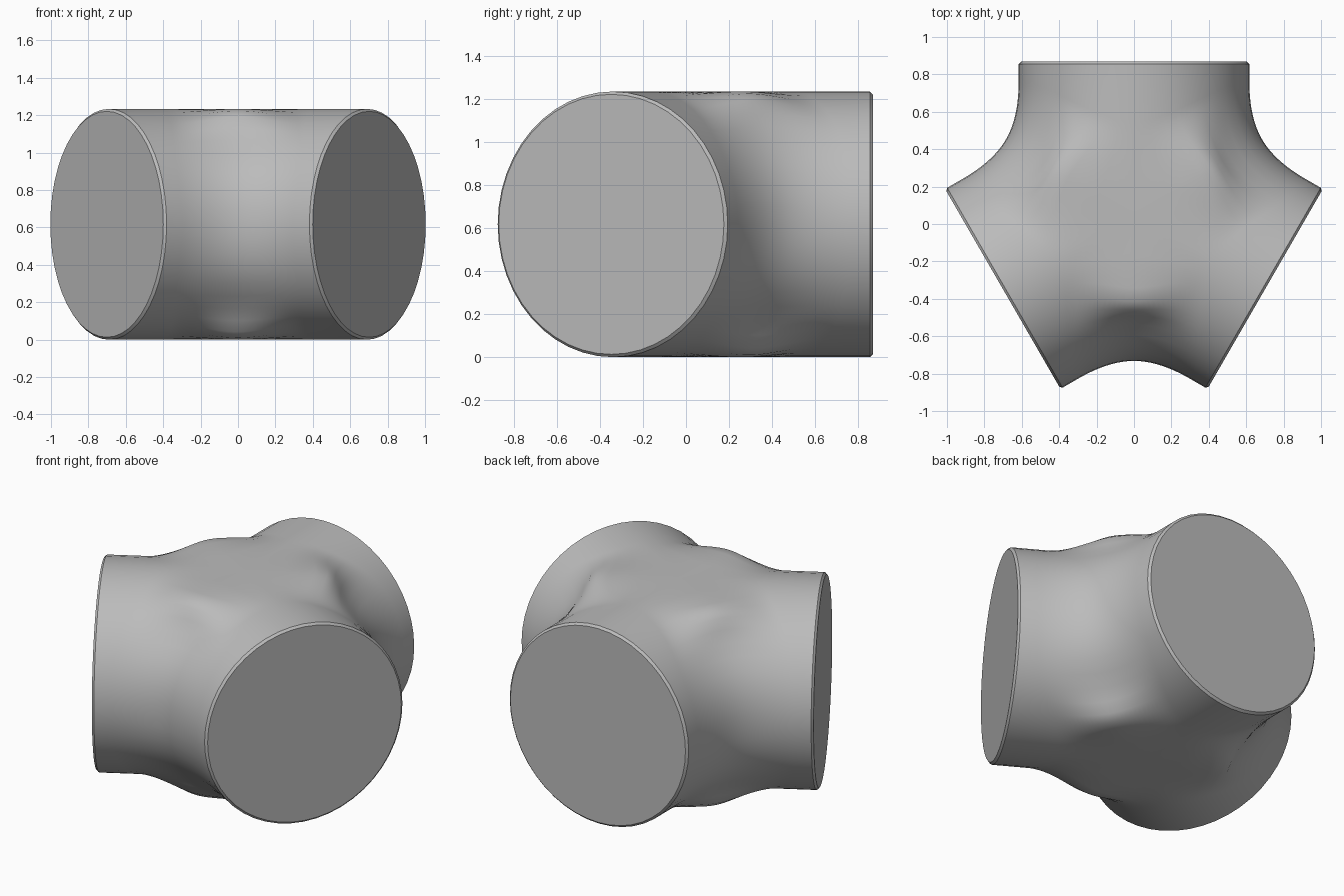
import bpy, bmesh, math
from mathutils import Vector, Matrix

cube = bpy.data.objects.get("Cube")
if cube:
    bpy.data.objects.remove(cube)

RADIUS, REACH, BEVEL = 0.617, 0.81, 0.013   # pipe radius, arm length, rim chamfer
HUB = Vector((0, 0.058, RADIUS))            # where the three axes meet
STEPS = 14                                  # rows along each blend

# Crotch profile between two arms: (distance from hub, height above axis),
# from the waist up over the shoulder to the flat crown
CROTCH = [(.79, 0), (.786, .08), (.772, .16), (.745, .24), (.705, .315),
          (.652, .385), (.595, .45), (.55, .515), (.515, .575),
          (.472, .607), (.40, RADIUS), (.21, RADIUS), (0, RADIUS)]
QUARTER = len(CROTCH) - 1


def blend_row(i, side, up):
    """Points from the rim of an arm to the crotch, arm pointing along +x."""
    phi = math.pi / 2 * i / QUARTER
    c, s = math.cos(phi), math.sin(phi)
    inner = RADIUS - BEVEL
    row = [Vector((REACH, inner * c, inner * s)),
           Vector((REACH - BEVEL, RADIUS * c, RADIUS * s))]
    start = Vector((0.70 - 0.2 * s ** 4, RADIUS * c, RADIUS * s))
    dist, h = CROTCH[i]
    end = Vector((dist * 0.5, dist * math.sin(math.pi / 3), h))
    # the blend leaves along the pipe and meets the next arm squarely
    across = Vector((-math.sin(math.pi / 3), 0.5, 0))
    leave = Vector((-1, 0, 0)).lerp(across, min(1, dist / 0.4)).normalized()
    handle = (end - start).length / 3
    p1 = start + Vector((-handle, 0, 0))
    p2 = end - leave * handle
    for k in range(STEPS + 1):
        t = k / STEPS
        u = 1 - t
        row.append(start * u**3 + p1 * 3*u*u*t + p2 * 3*u*t*t + end * t**3)
    return [Vector((p.x, p.y * side, p.z * up)) for p in row]


bm = bmesh.new()
for arm in range(3):
    turn = Matrix.Translation(HUB) @ Matrix.Rotation(math.radians(90 + 120 * arm), 4, 'Z')
    # skin the four mirrored quarters of the arm
    for side in (1, -1):
        for up in (1, -1):
            rows = [[bm.verts.new(turn @ p) for p in blend_row(i, side, up)]
                    for i in range(QUARTER + 1)]
            for a, b in zip(rows, rows[1:]):
                for k in range(len(a) - 1):
                    bm.faces.new((a[k], a[k + 1], b[k + 1], b[k]))

bmesh.ops.remove_doubles(bm, verts=bm.verts, dist=0.0005)
# close the open arm ends with flat discs
rims = [e for e in bm.edges if e.is_boundary]
bmesh.ops.holes_fill(bm, edges=rims, sides=0)
bmesh.ops.recalc_face_normals(bm, faces=bm.faces)

mesh = bpy.data.meshes.new("three_way_pipe")
bm.to_mesh(mesh)
bm.free()
body = bpy.data.objects.new("three_way_pipe", mesh)
bpy.context.collection.objects.link(body)

# plain grey finish
grey = bpy.data.materials.new("plain_grey")
grey.use_nodes = True
colour = (0.5, 0.5, 0.5, 1)
grey.diffuse_color = colour
grey.node_tree.nodes["Principled BSDF"].inputs["Base Color"].default_value = colour
mesh.materials.append(grey)

bpy.ops.object.select_all(action='DESELECT')
body.select_set(True)
bpy.context.view_layer.objects.active = body
bpy.ops.object.shade_smooth_by_angle(angle=math.radians(30))
